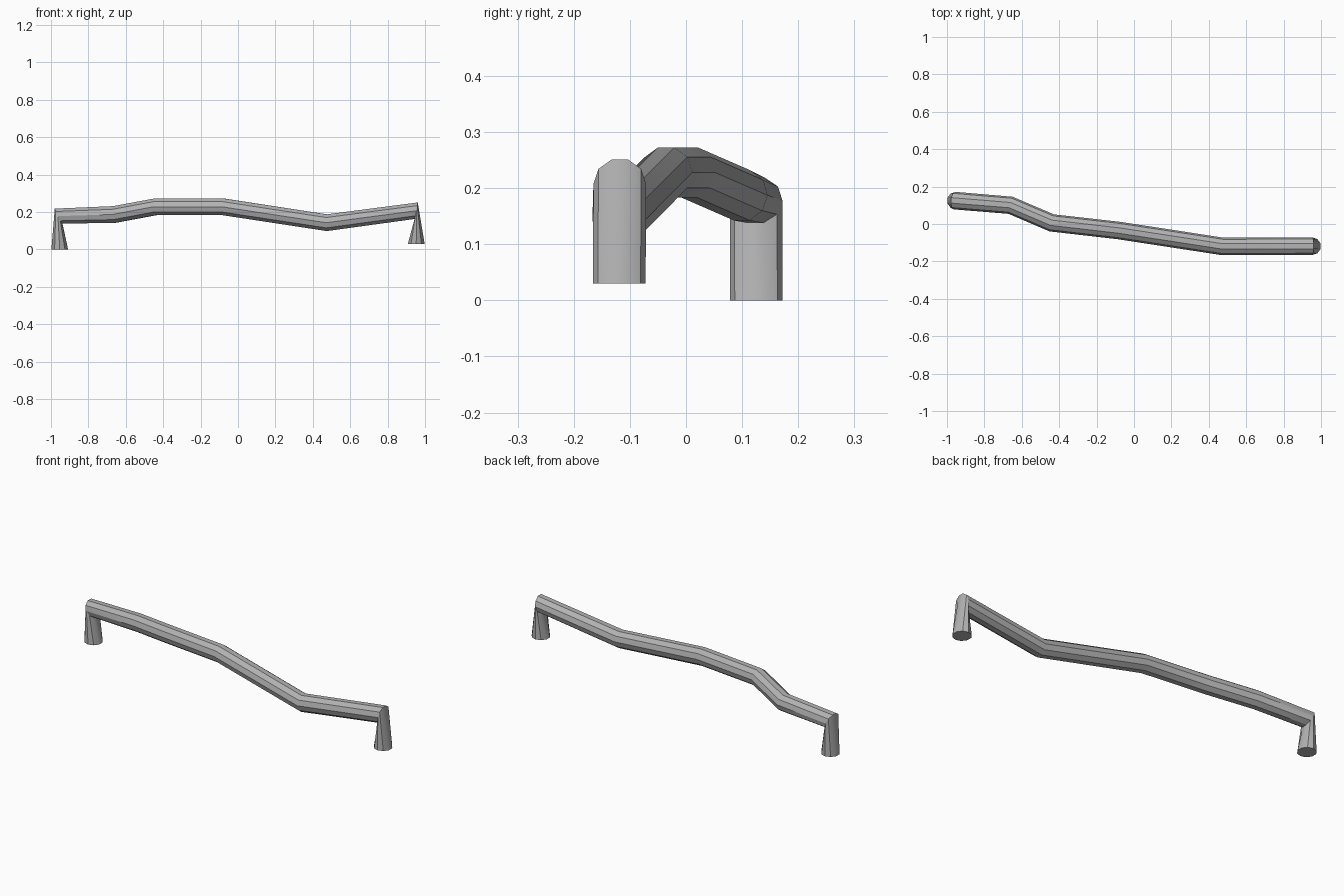
import bpy, bmesh, math
from mathutils import Vector

cube = bpy.data.objects.get("Cube")
if cube:
    bpy.data.objects.remove(cube, do_unlink=True)

SIDES, RADIUS = 10, 0.047

# One plain metal colour
metal = bpy.data.materials.new("grey metal")
metal.use_nodes = True
colour = (0.45, 0.45, 0.45, 1)
metal.diffuse_color = colour
metal.node_tree.nodes["Principled BSDF"].inputs["Base Color"].default_value = colour

# Pipe path: ring centre, and lean of the ring's upper side towards +x in degrees
path = [
    ((-0.953, 0.125, 0.0), -90),
    ((-0.959, 0.125, 0.178), -26),
    ((-0.66, 0.10, 0.187), -5),
    ((-0.44, 0.006, 0.228), -4),
    ((-0.08, -0.035, 0.228), 4),
    ((0.475, -0.12, 0.143), 0),
    ((0.953, -0.118, 0.207), 10),
    ((0.953, -0.119, 0.03), 90),
]
centres = [Vector(c) for c, lean in path]

# Sweep the ten-sided section along the path, closing both feet
bm = bmesh.new()
rings = []
for i, (c, lean) in enumerate(path):
    before, after = centres[max(i - 1, 0)], centres[min(i + 1, len(path) - 1)]
    here = centres[i]
    along = Vector((0, 0, 0))
    for step in (here - before, after - here):
        step.z = 0
        if step.length > 0.05:
            along += step.normalized()
    along = along.normalized() if along.length else Vector((1, 0, 0))
    side = Vector((-along.y, along.x, 0))
    t = math.radians(lean)
    up = along * math.sin(t) + Vector((0, 0, math.cos(t)))
    ring = []
    for k in range(SIDES):
        a = math.tau * k / SIDES
        ring.append(bm.verts.new(here + RADIUS * (side * math.cos(a) + up * math.sin(a))))
    rings.append(ring)

for r, s in zip(rings, rings[1:]):
    for k in range(SIDES):
        n = (k + 1) % SIDES
        bm.faces.new((r[k], r[n], s[n], s[k]))
bm.faces.new(rings[0])
bm.faces.new(rings[-1])
bmesh.ops.recalc_face_normals(bm, faces=bm.faces)

mesh = bpy.data.meshes.new("bent_rail")
bm.to_mesh(mesh)
bm.free()
mesh.materials.append(metal)
rail = bpy.data.objects.new("bent_rail", mesh)
bpy.context.collection.objects.link(rail)

# Smooth only the shallow edges
bpy.context.view_layer.objects.active = rail
rail.select_set(True)
bpy.ops.object.shade_smooth_by_angle(angle=math.radians(30))
